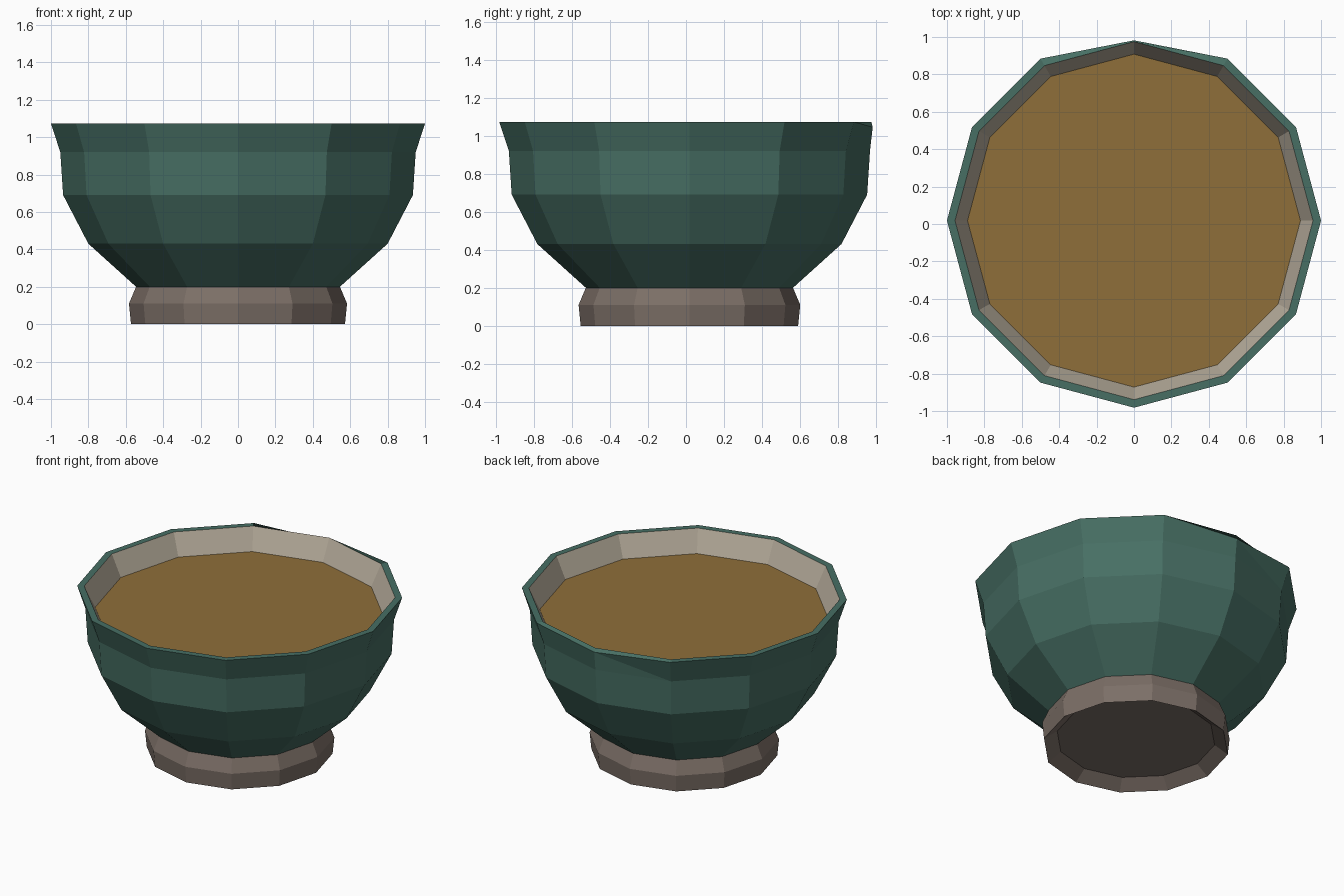
import bpy, bmesh, math

if "Cube" in bpy.data.objects:
    bpy.data.objects.remove(bpy.data.objects["Cube"])

SIDES = 12
CY = 0.018


def material(name, rgb):
    lin = [((c / 255 + 0.055) / 1.055) ** 2.4 for c in rgb]
    m = bpy.data.materials.new(name)
    m.diffuse_color = (*lin, 1)
    m.use_nodes = True
    m.node_tree.nodes["Principled BSDF"].inputs["Base Color"].default_value = m.diffuse_color
    return m


green = material("green glaze", (71, 111, 100))
cream = material("pale inner glaze", (182, 172, 155))
clay = material("bare clay", (124, 111, 103))
broth = material("brown broth", (143, 111, 58))


def lathe(name, profile, mats, band_mat=lambda i: 0, cap=None, edit=None):
    """Turn (radius, z) points into a 12-sided flat-shaded ring; cap = 0 or -1 closes an end."""
    bm = bmesh.new()
    rings = []
    for r, z in profile:
        rings.append([bm.verts.new((r * math.cos(2 * math.pi * k / SIDES),
                                    CY + r * math.sin(2 * math.pi * k / SIDES), z))
                      for k in range(SIDES)])
    for i in range(len(rings) - 1):
        a, b = rings[i], rings[i + 1]
        for k in range(SIDES):
            n = (k + 1) % SIDES
            bm.faces.new((a[k], a[n], b[n], b[k])).material_index = band_mat(i)
    if cap is not None:
        ring = rings[cap]
        bm.faces.new(ring if cap == -1 else ring[::-1])
    if edit:
        edit(bm, rings)
    mesh = bpy.data.meshes.new(name)
    bm.to_mesh(mesh)
    bm.free()
    for m in mats:
        mesh.materials.append(m)
    obj = bpy.data.objects.new(name, mesh)
    bpy.context.collection.objects.link(obj)
    return obj


def chip_rim(bm, rings):
    # small chip in the back corner of the rim
    v = rings[4][3]
    v.co.y, v.co.z = 0.982, 1.045
    bmesh.ops.connect_verts(bm, verts=[v, rings[3][4]])


# Bowl: green outside and rim, pale inner wall
lathe("bowl",
      [(0.545, 0.2), (0.80, 0.43), (0.935, 0.69), (0.95, 0.92),
       (1.0, 1.072), (0.957, 1.072), (0.89, 0.93)],
      [green, cream], lambda i: 1 if i == 5 else 0, edit=chip_rim)

# Broth surface
lathe("broth", [(0.89, 0.93)], [broth], cap=-1)

# Foot ring with a shallow recess underneath
lathe("foot", [(0.49, 0.06), (0.572, 0.0), (0.583, 0.11), (0.545, 0.2)],
      [clay], cap=0)
